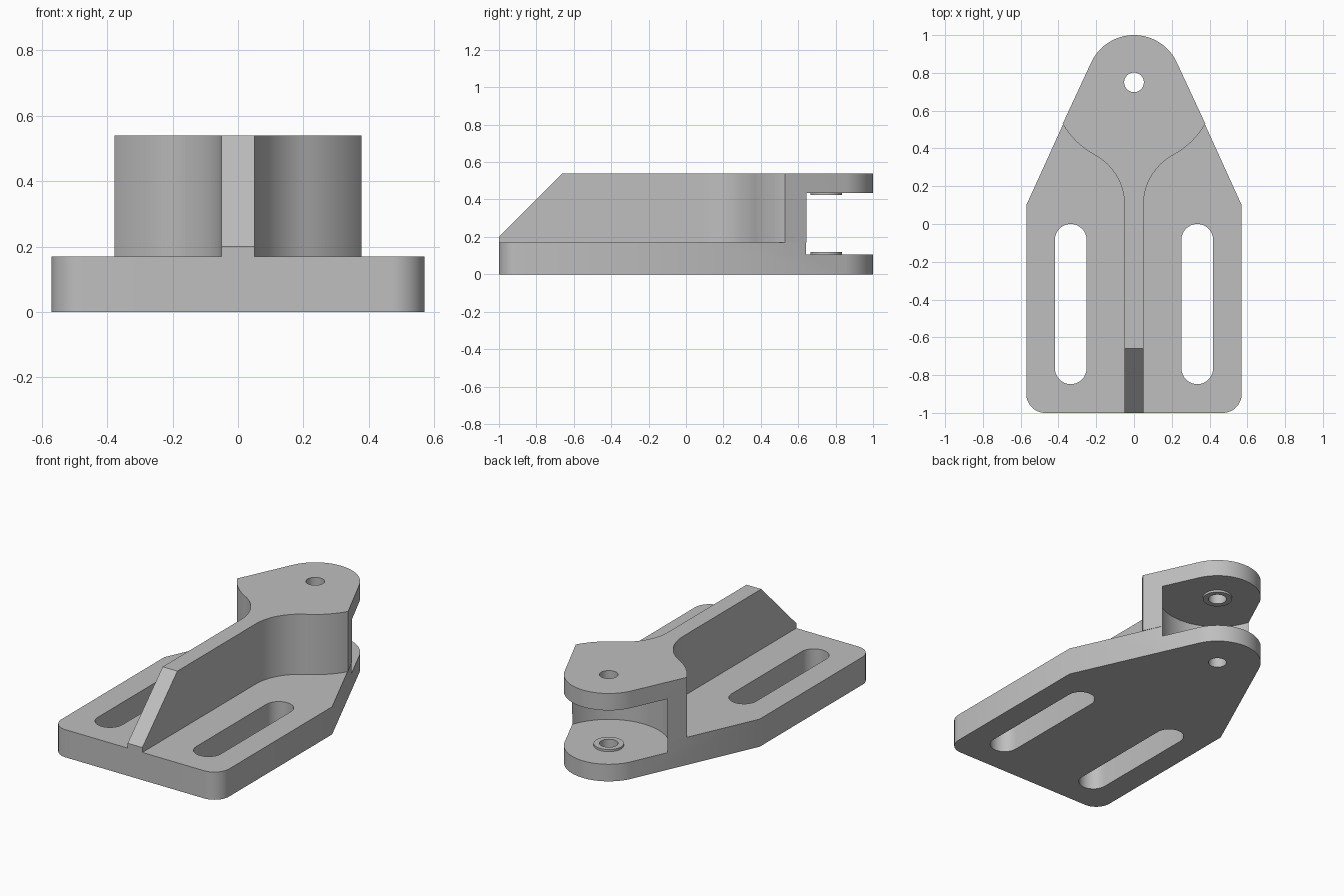
import bpy
import bmesh
from math import sin, cos, radians
from mathutils import Matrix

if "Cube" in bpy.data.objects:
    bpy.data.objects.remove(bpy.data.objects["Cube"])

grey = bpy.data.materials.new("machined grey")
grey.use_nodes = True
colour = (0.52, 0.52, 0.52, 1)
grey.diffuse_color = colour
grey.node_tree.nodes["Principled BSDF"].inputs["Base Color"].default_value = colour

PIVOT = (0, 0.75)
BASE_TOP, TOP = 0.17, 0.54
GAP_LOW, GAP_HIGH = 0.105, 0.436


def arc(centre, radius, start, end, steps=16):
    angles = [radians(start + (end - start) * i / steps) for i in range(steps + 1)]
    return [(centre[0] + radius * cos(a), centre[1] + radius * sin(a)) for a in angles]


def circle(centre, radius, steps=64):
    return arc(centre, radius, 0, 360, steps)[:-1]


def mirrored(half):
    """Close a right-hand half outline with its mirror image."""
    return half + [(-x, y) for x, y in reversed(half) if x > 0.0001]


def prism(name, outline, low, high, matrix=None):
    bm = bmesh.new()
    face = bm.faces.new([bm.verts.new((x, y, low)) for x, y in outline])
    extruded = bmesh.ops.extrude_face_region(bm, geom=[face])["geom"]
    top = [v for v in extruded if isinstance(v, bmesh.types.BMVert)]
    bmesh.ops.translate(bm, verts=top, vec=(0, 0, high - low))
    if matrix:
        bm.transform(matrix)
    bmesh.ops.recalc_face_normals(bm, faces=bm.faces)
    mesh = bpy.data.meshes.new(name)
    bm.to_mesh(mesh)
    bm.free()
    mesh.materials.append(grey)
    obj = bpy.data.objects.new(name, mesh)
    bpy.context.scene.collection.objects.link(obj)
    return obj


def finish(obj, cutters):
    """Cut the part, bake the cuts and smooth its rounded sides."""
    for cutter in cutters:
        mod = obj.modifiers.new("cut", 'BOOLEAN')
        mod.operation = 'DIFFERENCE'
        mod.solver = 'EXACT'
        mod.object = cutter
    bpy.context.view_layer.update()
    graph = bpy.context.evaluated_depsgraph_get()
    mesh = bpy.data.meshes.new_from_object(obj.evaluated_get(graph))
    obj.modifiers.clear()
    obj.data = mesh
    mesh.shade_smooth()
    mesh.set_sharp_from_angle(angle=radians(30))


# Outlines
tip = arc(PIVOT, 0.25, 24.1, 90)
base_outline = mirrored(arc((0.47, -0.9), 0.1, -90, 0) + [(0.57, 0.1)] + tip)
bracket_outline = mirrored(
    [(0.05, -1)]
    + arc((0.352, 0.1), 0.302, 180, 118.4)
    + arc(PIVOT, 0.437, -61.6, -30.2)[1:]
    + tip)

# Cutters: pin hole, fork gap, adjusting slots, sloped rib end
pin_hole = prism("pin_hole_cutter", circle(PIVOT, 0.052), -0.1, 0.7)
fork_gap = prism("fork_gap_cutter", circle(PIVOT, 0.342, 96), GAP_LOW, GAP_HIGH)
slots = []
for side in (-1, 1):
    x = side * 0.335
    outline = arc((x, -0.084), 0.084, 0, 180) + arc((x, -0.764), 0.084, 180, 360)
    slots.append(prism("slot_cutter", outline, -0.1, 0.3))
sideways = Matrix(((0, 0, 1, 0), (1, 0, 0, 0), (0, 1, 0, 0), (0, 0, 0, 1)))
slope = prism("slope_cutter", [(-1.1, 0.1), (-0.56, 0.64), (-1.1, 0.64)], -0.2, 0.2, sideways)

# Base plate with its lower lug
base = prism("base_plate", base_outline, 0, BASE_TOP)
finish(base, slots + [fork_gap, pin_hole])

# Centre rib widening into the upper lug
bracket = prism("rib_and_upper_lug", bracket_outline, BASE_TOP, TOP)
finish(bracket, [slope, fork_gap, pin_hole])

# Raised washers facing each other inside the fork
for name, low, high in (("lower_boss", GAP_LOW, GAP_LOW + 0.013),
                        ("upper_boss", GAP_HIGH - 0.013, GAP_HIGH)):
    finish(prism(name, circle(PIVOT, 0.084), low, high), [pin_hole])

for cutter in slots + [pin_hole, fork_gap, slope]:
    bpy.data.objects.remove(cutter)
